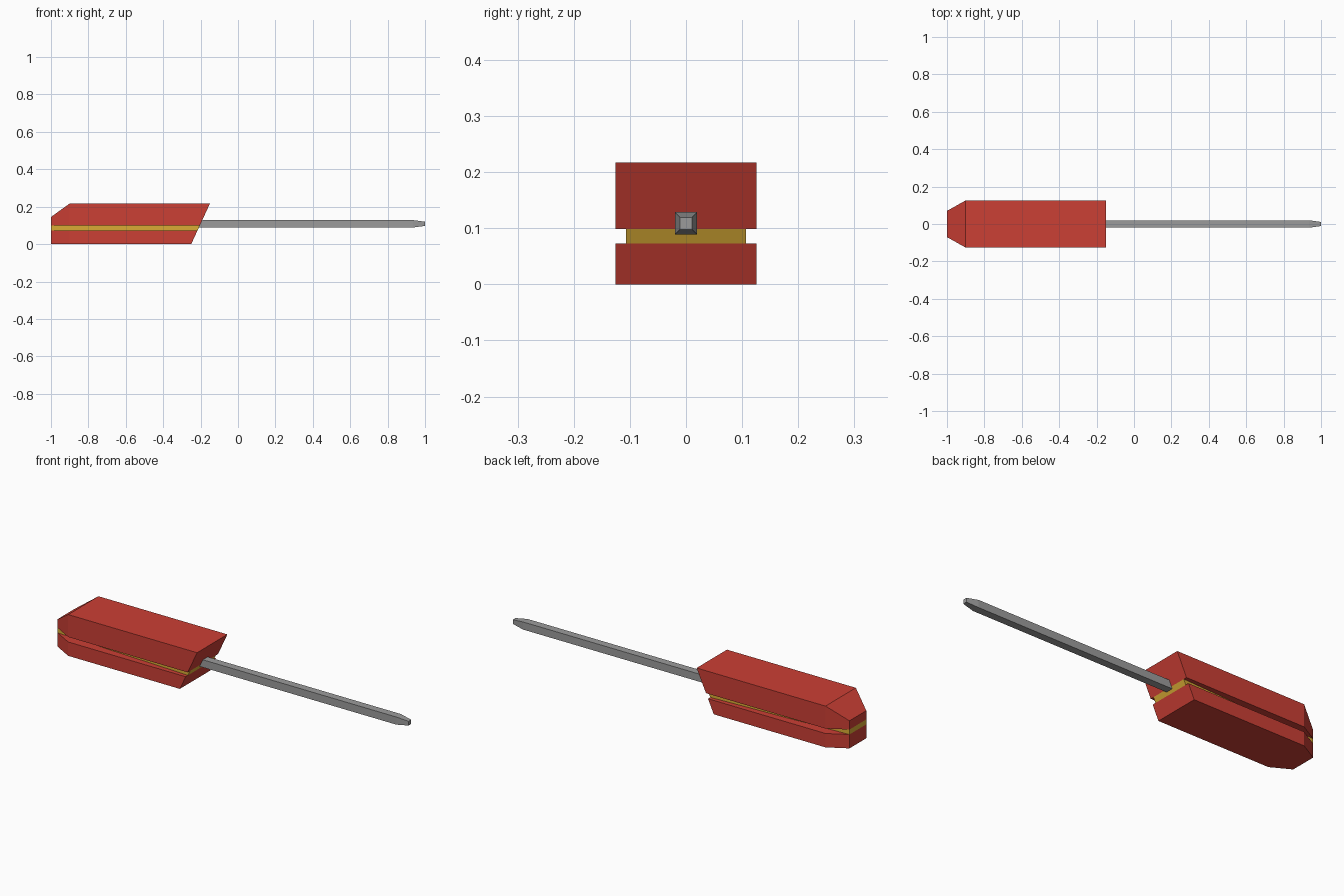
import bpy, bmesh

if "Cube" in bpy.data.objects:
    bpy.data.objects.remove(bpy.data.objects["Cube"])

def material(name, rgb):
    m = bpy.data.materials.new(name)
    m.diffuse_color = (*rgb, 1)
    m.use_nodes = True
    m.node_tree.nodes["Principled BSDF"].inputs["Base Color"].default_value = m.diffuse_color
    return m

RED = material("red plastic", (0.60, 0.05, 0.035))
GOLD = material("gold band", (0.68, 0.40, 0.035))
STEEL = material("grey steel", (0.33, 0.33, 0.33))

def loft(name, sections, mat):
    """Skin four-cornered sections: (x_bottom, x_top, half_width, z_bottom, z_top)."""
    bm = bmesh.new()
    rings = []
    for xb, xt, w, z0, z1 in sections:
        rings.append([bm.verts.new(c) for c in
                      ((xb, -w, z0), (xb, w, z0), (xt, w, z1), (xt, -w, z1))])
    for a, b in zip(rings, rings[1:]):
        for i in range(4):
            j = (i + 1) % 4
            bm.faces.new((a[i], a[j], b[j], b[i]))
    bm.faces.new(rings[0])
    bm.faces.new(rings[-1])
    bmesh.ops.recalc_face_normals(bm, faces=bm.faces)
    me = bpy.data.meshes.new(name)
    bm.to_mesh(me)
    bm.free()
    me.materials.append(mat)
    ob = bpy.data.objects.new(name, me)
    bpy.context.collection.objects.link(ob)
    return ob

TOP, GROOVE_LOW, GROOVE_HIGH = 0.217, 0.073, 0.099
WIDE, TAIL = 0.126, 0.07

def nose(z):
    # Slanted front end of the handle
    return -0.25 + 0.1 * z / TOP

# Handle halves, tapered at the tail
loft("handle_lower", [(-1, -1, TAIL, 0, GROOVE_LOW),
                      (-0.9, -0.9, WIDE, 0, GROOVE_LOW),
                      (nose(0), nose(GROOVE_LOW), WIDE, 0, GROOVE_LOW)], RED)
loft("handle_upper", [(-1, -1, TAIL, GROOVE_HIGH, 0.145),
                      (-0.9, -0.9, WIDE, GROOVE_HIGH, TOP),
                      (nose(GROOVE_HIGH), nose(TOP), WIDE, GROOVE_HIGH, TOP)], RED)

# Gold core showing in the groove
loft("handle_core", [(-1, -1, TAIL, GROOVE_LOW, GROOVE_HIGH),
                     (nose(GROOVE_LOW), nose(GROOVE_HIGH), 0.107, GROOVE_LOW, GROOVE_HIGH)], GOLD)

# Square shaft with a tapered tip
MID = 0.1085
loft("shaft", [(x, x, h, MID - h, MID + h)
               for x, h in ((-0.23, 0.02), (0.935, 0.02), (1.0, 0.011))], STEEL)
